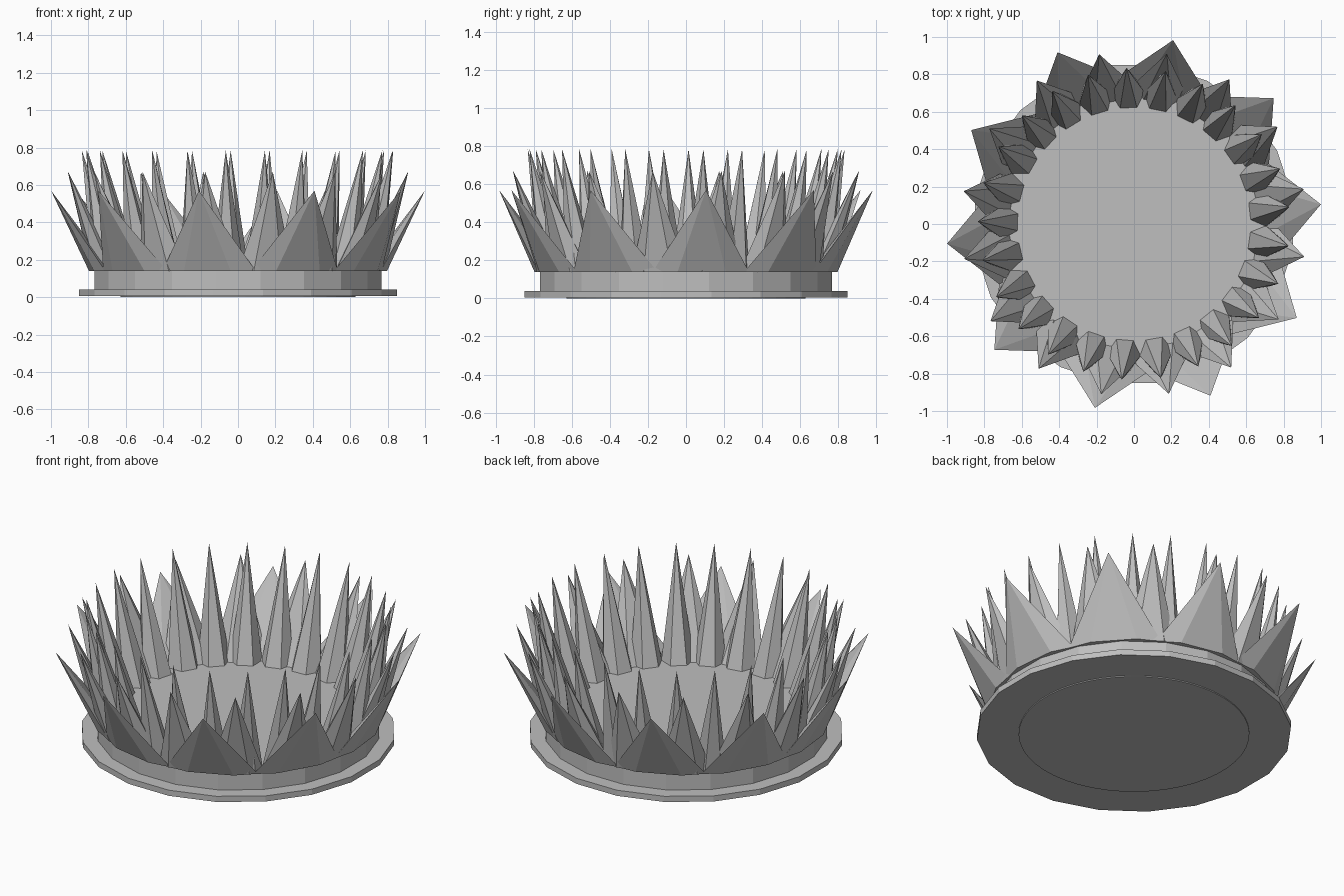
import bpy
import bmesh
import math
from mathutils import Matrix, Vector

cube = bpy.data.objects.get("Cube")
if cube:
    bpy.data.objects.remove(cube, do_unlink=True)

grey = bpy.data.materials.new("plain_grey")
grey.use_nodes = True
colour = (0.52, 0.52, 0.52, 1)
grey.diffuse_color = colour
grey.node_tree.nodes["Principled BSDF"].inputs["Base Color"].default_value = colour

DECK = 0.14  # height the petals stand on


def finish(bm, name):
    bmesh.ops.recalc_face_normals(bm, faces=bm.faces)
    mesh = bpy.data.meshes.new(name)
    bm.to_mesh(mesh)
    bm.free()
    mesh.materials.append(grey)
    obj = bpy.data.objects.new(name, mesh)
    bpy.context.collection.objects.link(obj)
    return obj


def disc(name, radius, bottom, top, sides):
    bm = bmesh.new()
    place = Matrix.Translation((0, 0, (bottom + top) / 2)) @ Matrix.Rotation(math.pi / sides, 4, "Z")
    bmesh.ops.create_cone(bm, cap_ends=True, segments=sides, radius1=radius,
                          radius2=radius, depth=top - bottom, matrix=place)
    return finish(bm, name)


def petal_ring(name, count, phase, centre, half_width, half_depth, tip_radius, tip_height):
    """Ring of flattened six-sided spikes whose tips lean outward."""
    bm = bmesh.new()
    for k in range(count):
        turn = Matrix.Rotation(math.radians(phase + k * 360 / count), 4, "Z")
        base = []
        for i in range(6):
            a = i * math.pi / 3
            spot = Vector((centre + half_depth * math.sin(a), half_width * math.cos(a), DECK))
            base.append(bm.verts.new(turn @ spot))
        tip = bm.verts.new(turn @ Vector((tip_radius, 0, tip_height)))
        bm.faces.new(base)
        for i in range(6):
            bm.faces.new((base[i], base[(i + 1) % 6], tip))
    return finish(bm, name)


# Stand
disc("foot_pad", 0.63, 0.0, 0.02, 48)
disc("base_plate", 0.86, 0.006, 0.04, 20)
disc("raised_deck", 0.777, 0.035, DECK, 20)

# Petals, wide and low outside, narrow and tall inside
petal_ring("outer_petals", 10, 6, 0.74, 0.255, 0.055, 1.005, 0.57)
petal_ring("middle_petals", 16, 11.6, 0.725, 0.15, 0.07, 0.927, 0.67)
petal_ring("inner_petals", 25, 6.3, 0.70, 0.09, 0.09, 0.835, 0.785)
